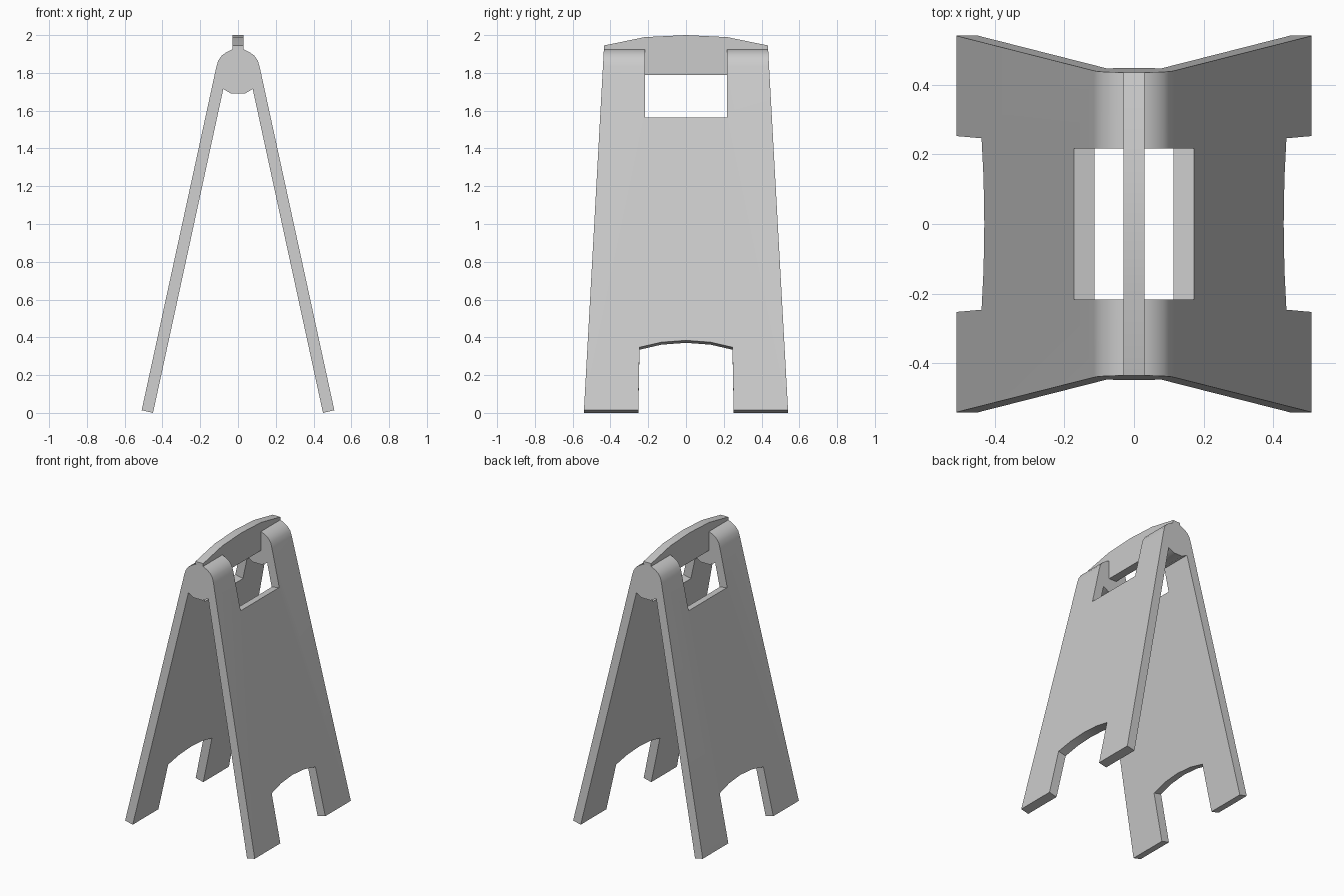
import bpy, bmesh, math
from mathutils import Vector

old = bpy.data.objects.get("Cube")
if old:
    bpy.data.objects.remove(old, do_unlink=True)

grey = bpy.data.materials.new("plain_grey")
grey.use_nodes = True
colour = (0.6, 0.6, 0.6, 1)
grey.diffuse_color = colour
grey.node_tree.nodes["Principled BSDF"].inputs["Base Color"].default_value = colour

SLOPE = 0.2176  # lean of each panel, x per z
Z_FOOT, Y_FOOT, Y_TOP, Z_TOP = 0, 0.541, 0.435, 1.92


def prism(name, outline, place, lo, hi, taper=False):
    """Extrude a 2D outline between lo and hi; place(a, b, depth) gives the 3D point."""
    bm = bmesh.new()
    ends = [[bm.verts.new(place(a, b, d)) for a, b in outline] for d in (lo, hi)]
    for ring in ends:
        bm.faces.new(ring)
    n = len(outline)
    for i in range(n):
        j = (i + 1) % n
        bm.faces.new((ends[0][i], ends[0][j], ends[1][j], ends[1][i]))
    if taper:  # narrow towards the top
        for v in bm.verts:
            half = Y_FOOT + (Y_TOP - Y_FOOT) * v.co.z / Z_TOP
            v.co.y = math.copysign(half, v.co.y)
    bmesh.ops.recalc_face_normals(bm, faces=bm.faces)
    mesh = bpy.data.meshes.new(name)
    bm.to_mesh(mesh)
    bm.free()
    mesh.materials.append(grey)
    obj = bpy.data.objects.new(name, mesh)
    bpy.context.collection.objects.link(obj)
    return obj


def mirrored(half):
    return half + [(-a, b) for a, b in reversed(half)]


def along_y(x, z, y):
    return Vector((x, y, z))


def along_x(y, z, x):
    return Vector((x, y, z))


def across_panel(y, z, x):
    # keeps the cut square to the leaning panel
    return Vector((x, y, z + SLOPE * (abs(x) - 0.43)))


def select_only(obj):
    bpy.ops.object.select_all(action="DESELECT")
    obj.select_set(True)
    bpy.context.view_layer.objects.active = obj


# Two leaning panels joined by a rounded hinge
frame = prism("folding_frame", mirrored([
    (0.035, 1.69), (0.078, 1.714), (0.45, 0.0), (0.51, 0.014),
    (0.115, 1.83), (0.105, 1.865), (0.085, 1.893), (0.063, 1.908), (0.03, 1.925),
]), along_y, -1, 1, taper=True)

# Hand opening through both panels and the hinge
cutters = [prism("hand_opening_cutter", [
    (0, 1.527), (0.4, 1.614), (0.4, 2.1), (-0.4, 2.1), (-0.4, 1.614),
], along_y, -0.217, 0.217)]

# Arched gaps between the feet
arch = mirrored([(0.256, -0.2), (0.246, 0.346), (0.13, 0.374)])
arch.insert(3, (0, 0.384))
for side in (-1, 1):
    cutters.append(prism("foot_arch_cutter", arch, across_panel, 0.3 * side, 0.6 * side))

select_only(frame)
for cutter in cutters:
    mod = frame.modifiers.new("cut", "BOOLEAN")
    mod.operation = "DIFFERENCE"
    mod.solver = "EXACT"
    mod.object = cutter
    bpy.ops.object.modifier_apply(modifier=mod.name)
    bpy.data.objects.remove(cutter, do_unlink=True)

# Carrying handle: a thin blade with a bowed top
bow = mirrored([
    (0.225, 1.79), (0.225, 1.9), (0.435, 1.9), (0.434, 1.945), (0.22, 1.989),
])
bow.insert(5, (0, 2.0))
handle = prism("carry_handle", bow, along_x, -0.03, 0.03)

for part in (frame, handle):
    select_only(part)
    bpy.ops.object.shade_smooth_by_angle(angle=math.radians(30))
